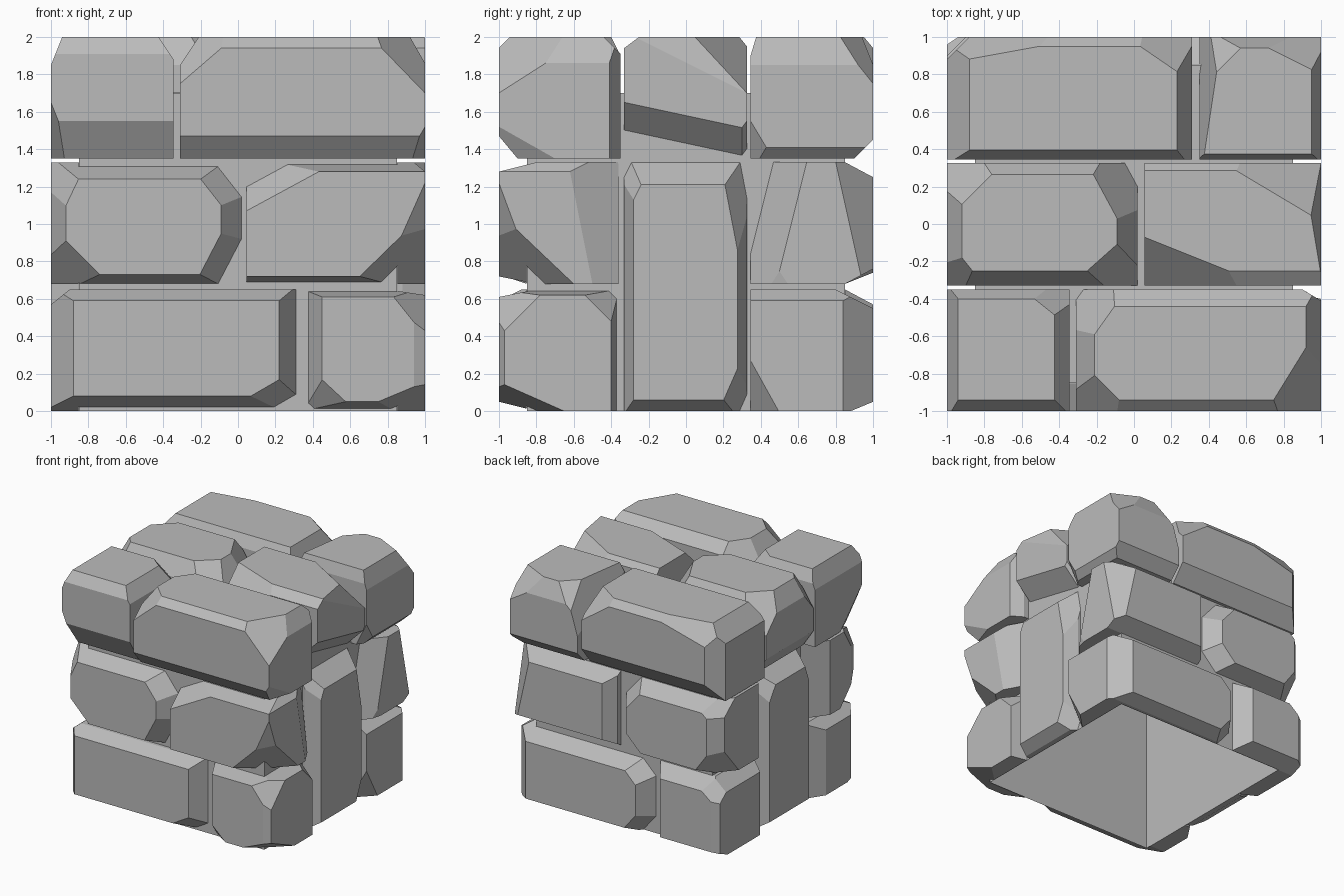
import bpy, bmesh
from mathutils import Vector

if "Cube" in bpy.data.objects:
    bpy.data.objects.remove(bpy.data.objects["Cube"])

stone_grey = bpy.data.materials.new("stone grey")
stone_grey.diffuse_color = (0.5, 0.5, 0.5, 1)
stone_grey.use_nodes = True
stone_grey.node_tree.nodes["Principled BSDF"].inputs["Base Color"].default_value = stone_grey.diffuse_color


def finish(bm, name):
    mesh = bpy.data.meshes.new(name)
    bm.to_mesh(mesh)
    bm.free()
    mesh.materials.append(stone_grey)
    ob = bpy.data.objects.new(name, mesh)
    bpy.context.collection.objects.link(ob)
    return ob


def box(x, y, z):
    bm = bmesh.new()
    bmesh.ops.create_cube(bm, size=1)
    lo, hi = Vector((x[0], y[0], z[0])), Vector((x[1], y[1], z[1]))
    for v in bm.verts:
        v.co = [lo[i] if v.co[i] < 0 else hi[i] for i in range(3)]
    return bm, lo, hi


# Core: hollow box, open underneath
bm, _, _ = box((-.85, .85), (-.85, .85), (0, 1.7))
bmesh.ops.delete(bm, geom=[f for f in bm.faces if f.normal.z < -.5 or
                           f.calc_center_median().z < .01], context='FACES_ONLY')
finish(bm, "core")

# Helper solid that trims the stones where they meet the core
bm, _, _ = box((-.852, .852), (-.852, .852), (-.2, 1.702))
cutter = finish(bm, "core_cutter")
cutter.hide_render = True
cutter.display_type = 'WIRE'


def stone(name, x, y, z, cuts):
    """Box chipped by planes. Each cut gives how far it reaches along x, y, z
    from the corner or edge picked by the signs; 0 runs parallel to that axis."""
    bm, lo, hi = box(x, y, z)
    for cut in cuts:
        n, p, moved = Vector(), Vector(), False
        for i, c in enumerate(cut):
            p[i] = hi[i] if c > 0 else lo[i]
            if c:
                n[i] = 1 / c
                if not moved:
                    p[i] -= c
                    moved = True
        res = bmesh.ops.bisect_plane(bm, geom=bm.verts[:] + bm.edges[:] + bm.faces[:],
                                     dist=1e-5, plane_co=p, plane_no=n.normalized(),
                                     clear_outer=True)
        edges = [e for e in res['geom_cut'] if isinstance(e, bmesh.types.BMEdge)]
        if edges:
            bmesh.ops.contextual_create(bm, geom=edges)
    bmesh.ops.recalc_face_normals(bm, faces=bm.faces[:])
    ob = finish(bm, name)
    mod = ob.modifiers.new("trim", 'BOOLEAN')
    mod.operation, mod.solver, mod.object = 'DIFFERENCE', 'EXACT', cutter


LOW, MID, TOP = (0, .65), (.68, 1.33), (1.35, 2)
FRONT, CENTRE, BACK = (-1, -.35), (-.33, .325), (.345, 1)

# Front, bottom row
stone("front_bottom_long", (-1, .31), FRONT, LOW, [
    (-.12, -.15, 0), (.09, -.15, 0), (0, -.2, -.08), (0, -.12, .06),
    (.38, -.25, -.22), (-.1, .15, 0), (-.1, 0, .08)])
stone("front_bottom_short", (.35, 1), (-1, -.37), LOW, [
    (.06, -.03, 0), (-.1, -.2, 0), (0, -.2, -.05), (0, -.2, .04),
    (-.28, -.2, -.26), (.37, -.35, -.155), (.15, .03, 0), (.2, 0, .03),
    (.2, -.25, .25), (.2, .2, .2)])

# Front, middle row
stone("front_middle_left", (-1, .02), (-1, -.36), MID, [
    (-.08, -.15, 0), (.11, -.15, 0), (0, -.2, .09), (0, -.15, -.05),
    (-.31, -.3, -.31), (.25, -.3, -.48), (.29, -.3, .37), (-.19, -.25, .4),
    (-.15, .2, 0)])
stone("front_middle_right", (.045, 1), (-1, -.36), MID, [
    (0, -.2, -.04), (.39, -.4, -.38), (.24, -.2, -.54), (0, -.2, .05),
    (-.48, -.3, .26), (.15, .27, 1.35), (.06, 0, .05)])

# Side posts spanning two rows
stone("right_post", (.6, 1), CENTRE, (0, 1.33), [
    (.12, -.05, 0), (.12, .05, 0), (.15, 0, .12), (.1, 0, -.06),
    (.2, .15, -.34), (.2, .14, .73), (.2, -.15, .3)])
stone("left_post", (-1, -.6), CENTRE, (0, 1.33), [
    (-.12, .05, 0), (-.12, -.06, 0), (-.15, 0, .1), (-.1, 0, -.06),
    (-.2, .2, .3), (-.2, -.15, .4)])

# Back, bottom row
stone("back_bottom_long", (-.31, 1), BACK, LOW, [
    (.15, .16, 0), (.1, 0, .06), (.15, -.15, -.27), (-.1, .15, 0),
    (0, .2, .1), (0, .12, -.05), (-.3, .3, .3), (-.25, .3, -.3)])
stone("back_bottom_short", (-1, -.35), BACK, LOW, [
    (-.06, .04, 0), (.1, .15, 0), (0, .15, .08), (0, .15, -.06),
    (-.12, 0, .1), (-.25, .25, .2), (-.12, -.06, 0)])

# Back, middle row
stone("back_middle_right", (.03, 1), BACK, MID, [
    (.25, -.3, 1.2), (.2, .2, .9), (.05, -.2, -.3), (-.08, .1, 0),
    (0, .15, .08), (0, .15, -.08)])
stone("back_middle_left", (-1, -.02), BACK, MID, [
    (-.1, .1, 0), (.1, .15, 0), (0, .15, .08), (0, .15, -.06),
    (.3, .3, .35), (.3, .3, -.3), (-.25, .3, -.35), (-.25, .25, .2),
    (-.12, -.08, 0)])

# Top layer, front pair
stone("top_front_short", (-1, -.345), FRONT, TOP, [
    (0, -.06, .09), (0, -.12, -.2), (.08, 0, .12), (-.06, 0, .15),
    (0, .05, .1), (.25, .2, .2), (-.12, -.3, -.3)])
stone("top_front_long", (-.31, 1), FRONT, TOP, [
    (0, -.06, .06), (0, -.1, -.12), (-.1, 0, .15), (.08, 0, .14),
    (0, .09, .09), (-.29, -.29, .25), (.29, -.47, .3), (-.27, .38, .35),
    (.1, -.3, -.17), (.1, .06, 0)])

# Top layer, centre pair
stone("top_centre_left", (-1, .02), CENTRE, TOP, [
    (-.08, 0, .15), (.11, 0, .2), (0, .06, .1), (0, -.08, .15),
    (-.3, .3, .3), (.36, -.32, .3), (.27, .5, .4), (-.2, -.25, .3),
    (-.1, 0, -.15)])
stone("top_centre_right", (.055, 1), CENTRE, TOP, [
    (0, -.08, .06), (-.65, -.26, .25), (0, .04, .05), (.52, .31, .3),
    (.1, .6, .3), (.3, -1.4, -.3), (.2, .15, -.2)])

# Top layer, back pair
stone("top_back_long", (-1, .31), BACK, TOP, [
    (-.12, 0, .15), (.08, 0, .2), (0, .05, .06), (-.77, .14, .2),
    (.35, .24, .25), (0, -.05, .1), (0, .12, -.15), (-.12, .12, 0)])
stone("top_back_short", (.35, 1), BACK, TOP, [
    (.05, 0, .15), (-.12, .8, .4), (.4, .2, .25), (-.28, .28, .25),
    (.06, 0, -.06), (.1, -.12, -.2), (0, .06, .15), (0, .1, -.1),
    (0, -.03, .1)])
